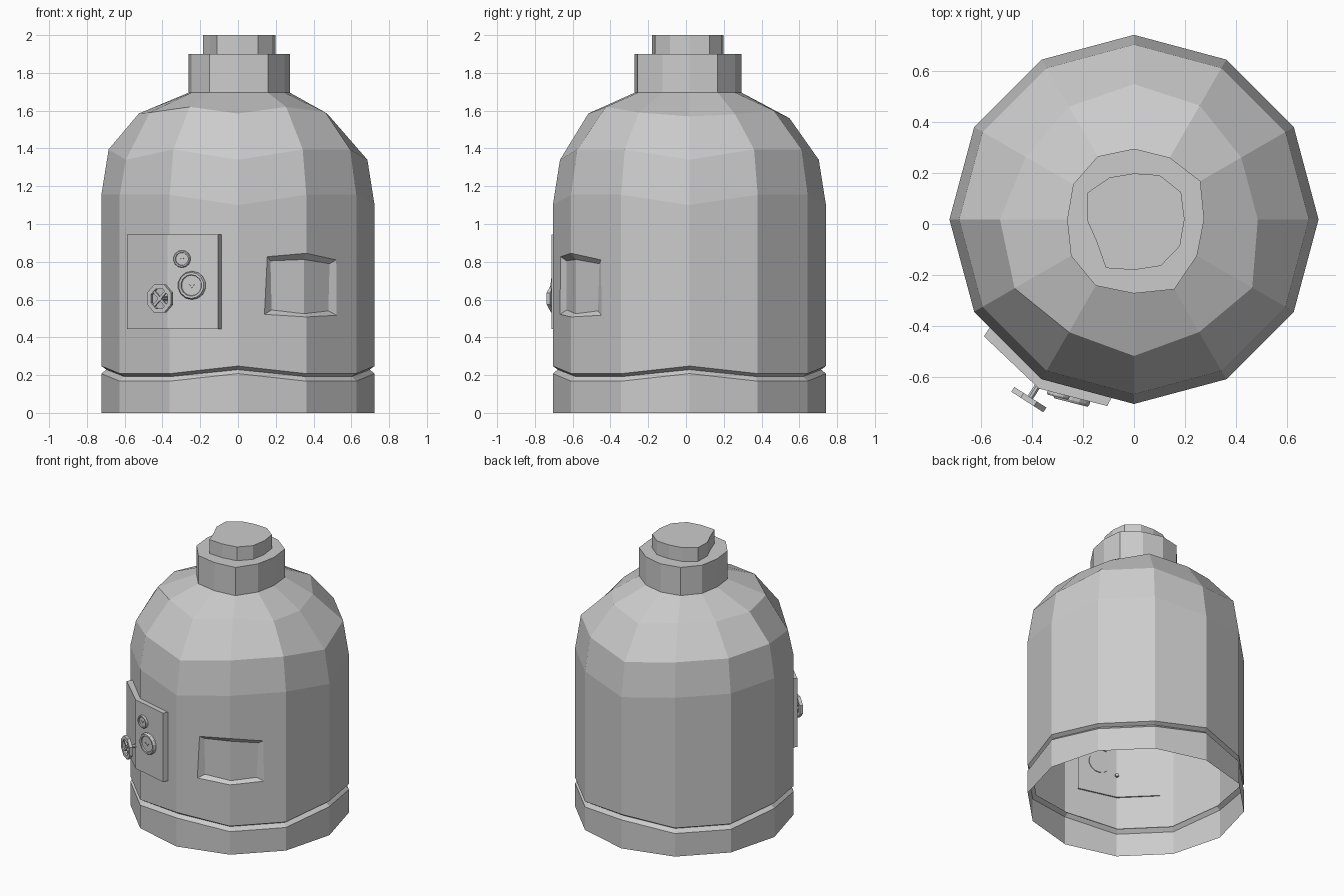
import bpy, bmesh, math
from mathutils import Vector, Matrix

if "Cube" in bpy.data.objects:
    bpy.data.objects.remove(bpy.data.objects["Cube"])

CY, R, N = 0.018, 0.723, 12


def finish(bm, name, recalc=True):
    if recalc:
        bmesh.ops.recalc_face_normals(bm, faces=bm.faces)
    me = bpy.data.meshes.new(name)
    bm.to_mesh(me)
    bm.free()
    ob = bpy.data.objects.new(name, me)
    bpy.context.collection.objects.link(ob)
    return ob


def per_side(v):
    return v if isinstance(v, list) else [v] * N


def add_ring(bm, radii, heights):
    ring = []
    for k, (r, z) in enumerate(zip(per_side(radii), per_side(heights))):
        a = math.radians(30 * k)
        ring.append(bm.verts.new((r * math.cos(a), CY + r * math.sin(a), z)))
    return ring


def frame(point, normal):
    q = Vector(normal).normalized().to_track_quat('Z', 'Y')
    return Matrix.Translation(point) @ q.to_matrix().to_4x4()


def lathe(name, profile, n, mat):
    """Revolve (radius, height) points; the ends are capped."""
    bm = bmesh.new()
    rings = [[bm.verts.new(mat @ Vector((r * math.cos(2 * math.pi * (i + .5) / n),
                                         r * math.sin(2 * math.pi * (i + .5) / n), h)))
              for i in range(n)] for r, h in profile]
    for a, b in zip(rings, rings[1:]):
        for i in range(n):
            j = (i + 1) % n
            bm.faces.new((a[i], a[j], b[j], b[i]))
    bm.faces.new(rings[0])
    bm.faces.new(rings[-1])
    return finish(bm, name)


# Body shell: open bottom, wavy groove, slightly irregular dome, neck and cap
wave = [0.04 if k % 3 == 0 else 0 for k in range(N)]
neck = [.275, .30, .28, .277, .285, .275, .262, .285, .30, .29, .316, .285]
cap = [.198, .213, .20, .18, .19, .21, .185, .17, .22, .198, .21, .208]
bm = bmesh.new()
rings = [add_ring(bm, r, z) for r, z in (
    (R, 0.0),
    (R, [0.168 + w for w in wave]),
    (0.697, [0.193 + w * 0.9 for w in wave]),
    (R, [0.208 + w for w in wave]),
    (R, [1.1 if k in (0, 3, 9) else 1.155 for k in range(N)]),
    (0.685, [1.34 if k in (0, 3, 7, 9) else 1.395 for k in range(N)]),
    ([.485, .485, .515, .53, .51, .49, .525, .54, .51, .535, .51, .535],
     [1.57, 1.58, 1.6, 1.56, 1.6, 1.58, 1.585, 1.59, 1.62, 1.585, 1.62, 1.59]),
    (neck, 1.695), (neck, 1.9), (cap, 1.9), (cap, 2.0))]
for i, (a, b) in enumerate(zip(rings, rings[1:])):
    for k in range(N):
        if i == 3 and k in (9, 10):
            continue                      # these two sides hold the window
        j = (k + 1) % N
        bm.faces.new((a[k], a[j], b[j], b[k]))
bm.faces.new(rings[-1])

# Recessed window wrapped around the front right corner
cx, cy = rings[3][10].co.x, rings[3][10].co.y


def wall(x):
    return -0.705 + 0.268 * x if x < cx else cy + (x - cx)


def loop(points, depth):
    return [bm.verts.new((x - (depth * .5 if abs(x - cx) < .001 else 0),
                          wall(x) + depth, z)) for x, z in points]


outer = loop([(.14, .522), (cx, .508), (.522, .517), (.52, .81), (cx, .845), (.155, .827)], 0)
inner = loop([(.178, .545), (cx, .525), (.478, .54), (.485, .79), (cx, .812), (.172, .805)], .026)
lo, hi = rings[3], rings[4]
bm.faces.new((lo[9], lo[10], outer[1], outer[0], outer[5], outer[4], hi[10], hi[9]))
bm.faces.new((lo[10], lo[11], hi[11], hi[10], outer[4], outer[3], outer[2], outer[1]))
for i in range(6):
    j = (i + 1) % 6
    bm.faces.new((outer[i], outer[j], inner[j], inner[i]))
bm.faces.new((inner[0], inner[1], inner[4], inner[5]))
bm.faces.new((inner[1], inner[2], inner[3], inner[4]))
finish(bm, "tank_body")

# Control panel: bent plate around the front left corner
bm = bmesh.new()
plan = [(-.588, -.44), (-.372, -.645), (-.105, -.713), (-.083, -.672), (-.355, -.6), (-.56, -.398)]
bot = [bm.verts.new((x, y, .445)) for x, y in plan]
top = [bm.verts.new((x, y, .945)) for x, y in plan]
for i in range(6):
    j = (i + 1) % 6
    bm.faces.new((bot[i], bot[j], top[j], top[i]))
for r in (bot, top):
    bm.faces.new((r[0], r[1], r[4], r[5]))
    bm.faces.new((r[1], r[2], r[3], r[4]))
finish(bm, "control_panel")

# Gauges with a raised rim and a small needle
side = (-.25, -.97, 0)
for name, pos, r, h in (("large_gauge", (-.242, -.676, .675), .075, .024),
                        ("small_gauge", (-.295, -.663, .815), .046, .016)):
    m = frame(pos, side)
    lathe(name, [(r, -.05), (r, h * .6), (r * .92, h), (r * .76, h), (r * .72, h - .008)], 14, m)
    bm = bmesh.new()
    pts = [(-.25, .1), (0, -.2), (.25, .1), (0, -.05)]
    base = [bm.verts.new(m @ Vector((x * r, y * r, h - .008))) for x, y in pts]
    tip = [bm.verts.new(m @ Vector((x * r, y * r, h - .003))) for x, y in pts]
    for i in range(4):
        j = (i + 1) % 4
        bm.faces.new((base[i], base[j], tip[j], tip[i]))
    bm.faces.new(base)
    bm.faces.new(tip)
    finish(bm, name + "_needle")

# Valve: stem, octagonal hand wheel and crossed spokes
m = frame((-.412, -.688, .605), (-.54, -.84, 0))
lathe("valve_stem", [(.013, -.125), (.013, .008)], 8, m)
bm = bmesh.new()
section = [(.081, -.011), (.081, .011), (.056, .011), (.056, -.011)]
loops = [[bm.verts.new(m @ Vector((r * math.cos(math.pi * (i + .5) / 4),
                                   r * math.sin(math.pi * (i + .5) / 4), h)))
          for i in range(8)] for r, h in section]
for s in range(4):
    a, b = loops[s], loops[(s + 1) % 4]
    for i in range(8):
        j = (i + 1) % 8
        bm.faces.new((a[i], a[j], b[j], b[i]))
for deg in (45, 135):
    bmesh.ops.create_cube(bm, size=1, matrix=m @ Matrix.Rotation(math.radians(deg), 4, 'Z')
                          @ Matrix.Diagonal((.115, .014, .012, 1)))
finish(bm, "valve_wheel")
